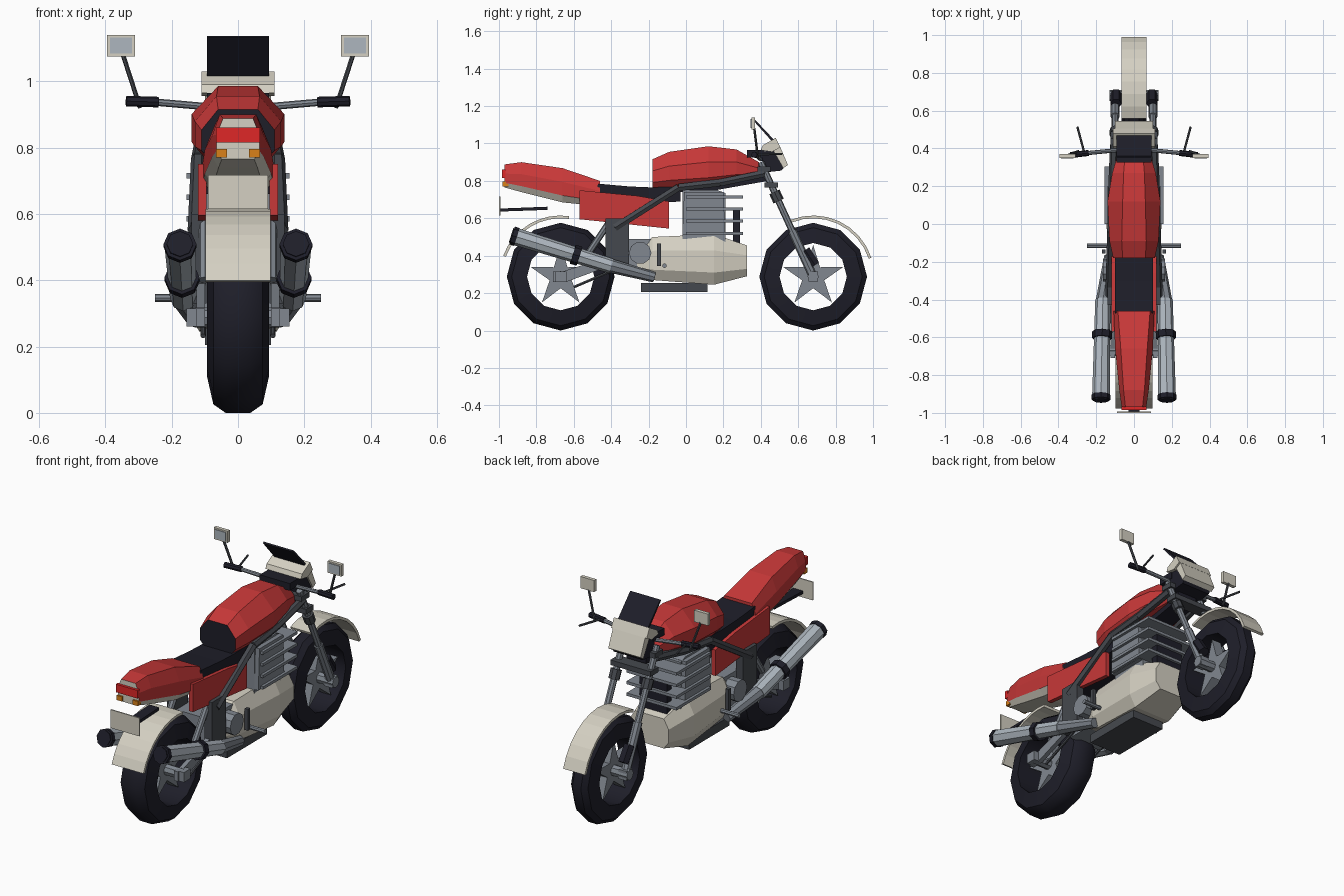
import bpy, bmesh
from math import sin, cos, pi, radians
from mathutils import Vector

cube = bpy.data.objects.get("Cube")
if cube:
    bpy.data.objects.remove(cube)


def material(name, *rgb):
    m = bpy.data.materials.new(name)
    m.use_nodes = True
    m.diffuse_color = (*rgb, 1)
    m.node_tree.nodes["Principled BSDF"].inputs["Base Color"].default_value = (*rgb, 1)
    return m


RED = material("red paint", .58, .04, .04)
CREAM = material("cream paint", .66, .63, .54)
BLACK = material("black rubber", .013, .013, .022)
DARK = material("dark frame metal", .06, .066, .077)
GREY = material("grey metal", .22, .245, .28)
SILVER = material("silver metal", .42, .47, .52)
LAMP = material("tail lamp red", .74, .02, .02)
ORANGE = material("indicator orange", .7, .22, .01)


def loft(name, rings, mat, closed=False, mirror=False, smooth=False, rule=None):
    """Skin a list of rings; rule(face) returns a material slot."""
    mats = mat if isinstance(mat, list) else [mat]
    bm = bmesh.new()
    vs = [[bm.verts.new(p) for p in ring] for ring in rings]
    n, k = len(vs), len(vs[0])
    for i in range(n if closed else n - 1):
        a, b = vs[i], vs[(i + 1) % n]
        for j in range(k):
            bm.faces.new((a[j], a[(j + 1) % k], b[(j + 1) % k], b[j]))
    if not closed:
        bm.faces.new(vs[0])
        bm.faces.new(vs[-1])
    bmesh.ops.recalc_face_normals(bm, faces=bm.faces)
    bm.normal_update()
    if rule:
        for f in bm.faces:
            f.material_index = rule(f)
    me = bpy.data.meshes.new(name)
    bm.to_mesh(me)
    bm.free()
    for m in mats:
        me.materials.append(m)
    ob = bpy.data.objects.new(name, me)
    bpy.context.collection.objects.link(ob)
    if smooth:
        bpy.ops.object.select_all(action='DESELECT')
        ob.select_set(True)
        bpy.context.view_layer.objects.active = ob
        bpy.ops.object.shade_smooth_by_angle(angle=radians(35))
    if mirror:
        ob.modifiers.new("mirror", 'MIRROR')
    return ob


def prism(name, profile, x0, x1, mat, mirror=False):
    """Side profile of (y, z) points pushed from x0 to x1."""
    return loft(name, [[(x, y, z) for y, z in profile] for x in (x0, x1)], mat, mirror=mirror)


def box(name, x, y, z, mat, mirror=False):
    return prism(name, [(y[0], z[0]), (y[1], z[0]), (y[1], z[1]), (y[0], z[1])], *x, mat, mirror)


def tube(name, p, q, r, mat, n=8, r2=None, mirror=True):
    p, q = Vector(p), Vector(q)
    rot = (q - p).to_track_quat('Z', 'Y')
    rings = [[c + rot @ Vector((s * cos(2 * pi * i / n), s * sin(2 * pi * i / n), 0))
              for i in range(n)] for c, s in ((p, r), (q, r2 or r))]
    return loft(name, rings, mat, mirror=mirror)


def body(name, stations, mat, low=.2, high=.6, rule=None):
    """Faceted hull; stations are (y, bottom, top, half width, top half width)."""
    rings = []
    for y, zb, zt, w, t in stations:
        h = zt - zb
        half = [(t, zt), (w, zb + high * h), (w, zb + low * h), (w * .75, zb)]
        rings.append([(x, y, z) for x, z in half] + [(-x, y, z) for x, z in half[::-1]])
    return loft(name, rings, mat, rule=rule)


# Wheels and mudguards
def wheel(side, yc, zc, hw, a0, a1, guard):
    half = [(.18, hw), (.262, hw * .8), (.288, hw * .4)]
    section = half + [(r, -x) for r, x in half[::-1]]
    n = 12
    loft(side + "_tyre", [[(x, yc + r * cos(2 * pi * i / n), zc + r * sin(2 * pi * i / n))
                           for r, x in section] for i in range(n)], BLACK, closed=True, smooth=True)
    star = []
    for i in range(10):
        r, a = (.17, .062)[i % 2], pi / 2 + i * pi / 5
        star.append((yc + r * cos(a), zc + r * sin(a)))
    prism(side + "_star_spokes", star, -.03, .03, GREY)
    tube(side + "_axle", (-.13, yc, zc), (.13, yc, zc), .03, GREY, mirror=False)
    arc = []
    for i in range(9):
        a = radians(a0 + (a1 - a0) * i / 8)
        arc.append([(x, yc + r * cos(a), zc + r * sin(a))
                    for x, r in ((-guard, .312), (guard, .312), (guard, .327), (-guard, .327))])
    loft(side + "_mudguard", arc, CREAM)


wheel("rear", -.67, .288, .093, 82, 160, .098)
wheel("front", .68, .288, .065, 18, 112, .067)

# Tank, with a black pad on its back face
body("fuel_tank", [(-.18, .76, .915, .11, .06), (-.09, .765, .955, .13, .065),
                   (.12, .775, .985, .14, .06), (.27, .8, .968, .115, .055),
                   (.39, .82, .9, .08, .045)], [RED, BLACK],
     rule=lambda f: 1 if f.normal.y < -.9 else 0)

# Tail cowl, cream underneath and at the end
body("tail_cowl", [(-.97, .765, .888, .065, .045), (-.88, .74, .9, .078, .055),
                   (-.66, .685, .868, .1, .07), (-.46, .665, .8, .108, .085)], [RED, CREAM],
     rule=lambda f: 1 if f.normal.y < -.9 or f.normal.z < -.3 else 0)
box("tail_lamp", (-.067, .067), (-.985, -.965), (.815, .86), LAMP)
box("indicator", (.033, .066), (-.98, -.95), (.77, .796), ORANGE, mirror=True)
box("number_plate", (-.09, .09), (-1, -.993), (.615, .717), CREAM)
prism("plate_bracket", [(-.995, .636), (-.74, .645), (-.74, .662), (-.995, .652)], -.03, .03, BLACK)

# Seat, side panels and frame
prism("seat", [(-.5, .66), (-.03, .69), (-.03, .77), (-.18, .765), (-.3, .77), (-.47, .785)],
      -.1, .1, BLACK)
prism("side_panel", [(-.57, .595), (-.09, .545), (-.09, .69), (-.26, .72), (-.57, .75)],
      .095, .12, RED, mirror=True)
rail = [(.105, .42, .84), (.115, .18, .79), (.12, -.04, .765), (.13, -.38, .55)]
for i in range(3):
    tube("frame_rail_%d" % i, rail[i], rail[i + 1], .022, DARK, n=6)
box("frame_plate", (.095, .14), (-.43, -.305), (.33, .6), DARK, mirror=True)
prism("backbone", [(.44, .8), (.44, .87), (0, .8), (-.1, .74), (.1, .74)], -.06, .06, BLACK)

# Engine
prism("engine_block", [(-.02, .46), (.21, .46), (.21, .735), (.17, .75), (-.02, .75)], -.115, .115, GREY)
prism("cylinder_cover", [(-.02, .51), (.21, .51), (.2, .74), (-.01, .74)], -.14, .14, GREY)
for i, z in enumerate((.52, .585, .65, .715)):
    box("cooling_fin_%d" % i, (-.155, .155), (0, .305), (z - .008, z + .008), GREY)
box("radiator", (-.085, .085), (.25, .29), (.43, .645), BLACK)
box("gearbox", (-.1, .1), (-.41, -.1), (.31, .49), GREY)
body("belly_fairing", [(-.31, .33, .39, .08, .06), (-.18, .27, .5, .135, .1),
                       (.15, .245, .515, .155, .11), (.325, .29, .455, .12, .09)],
     CREAM, low=.24, high=.68)
box("sump", (-.1, .1), (-.24, .115), (.205, .255), DARK)
tube("clutch_cover", (.08, -.245, .415), (.165, -.245, .415), .06, GREY, n=10)
box("gear_pedal", (.15, .17), (-.155, -.135), (.345, .465), DARK, mirror=True)
tube("foot_peg", (.12, -.115, .347), (.25, -.115, .347), .012, GREY)

# Swing arm, shocks and exhausts
prism("swing_arm", [(-.71, .26), (-.64, .26), (-.34, .37), (-.34, .42), (-.66, .315), (-.71, .315)],
      .1, .125, GREY, mirror=True)
box("axle_block", (.1, .155), (-.7, -.64), (.26, .315), GREY, mirror=True)
tube("chain_run", (.105, -.6, .232), (.105, -.36, .335), .008, DARK, n=6)
tube("rear_shock", (.1, -.53, .4), (.1, -.41, .58), .018, GREY)
tube("silencer", (.175, -.92, .505), (.165, -.4, .345), .047, SILVER, r2=.04)
tube("silencer_cap", (.175, -.935, .51), (.175, -.9, .499), .04, BLACK)
tube("silencer_tip", (.175, -.93, .508), (.1745, -.905, .5), .05, BLACK)
tube("silencer_clamp", (.169, -.605, .408), (.168, -.57, .397), .053, BLACK)
tube("exhaust_pipe", (.165, -.41, .348), (.13, -.17, .285), .038, GREY, r2=.028)

# Front fork
top, foot = Vector((.1, .4, .9)), Vector((.1, .68, .288))
tube("fork_tube", top, foot, .018, GREY)
tube("fork_sleeve", top.lerp(foot, .26), top.lerp(foot, .34), .03, DARK)
tube("fork_slider", top.lerp(foot, .6), foot, .024, GREY)
box("fork_lug", (.075, .125), (.655, .705), (.262, .315), GREY, mirror=True)
tube("brake_caliper", (.095, .637, .43), (.095, .69, .35), .03, BLACK, n=6)
for i, t in enumerate((.06, .2)):
    c = top.lerp(foot, t)
    box("fork_clamp_%d" % i, (-.125, .125), (c.y - .035, c.y + .035), (c.z - .014, c.z + .014), DARK)

# Headlamp and screen
prism("headlamp_housing", [(.4, .95), (.475, .975), (.53, .88), (.51, .855), (.42, .845)], -.09, .09, BLACK)
prism("headlamp_hood", [(.4, .965), (.41, .99), (.48, 1.03), (.505, .98), (.46, .955)], -.11, .11, CREAM)
prism("headlamp_face", [(.465, .965), (.5, .99), (.545, .885), (.52, .868)], -.1, .1, CREAM)
prism("wind_screen", [(.352, 1.132), (.36, 1.137), (.475, 1.015), (.465, 1.005)], -.093, .093, BLACK)
box("dashboard", (-.093, .093), (.325, .42), (.925, .965), BLACK)

# Handlebar, levers and mirrors
tube("handlebar", (0, .4, .915), (.25, .375, .937), .011, GREY)
tube("grip", (.24, .376, .937), (.337, .365, .94), .016, BLACK)
tube("lever", (.265, .385, .94), (.3, .515, .945), .006, DARK, n=6)
tube("mirror_stalk", (.295, .385, .92), (.347, .365, 1.08), .007, DARK, n=6)
box("mirror_shell", (.31, .395), (.35, .37), (1.075, 1.14), CREAM, mirror=True)
box("mirror_glass", (.319, .386), (.346, .352), (1.083, 1.132), SILVER, mirror=True)
